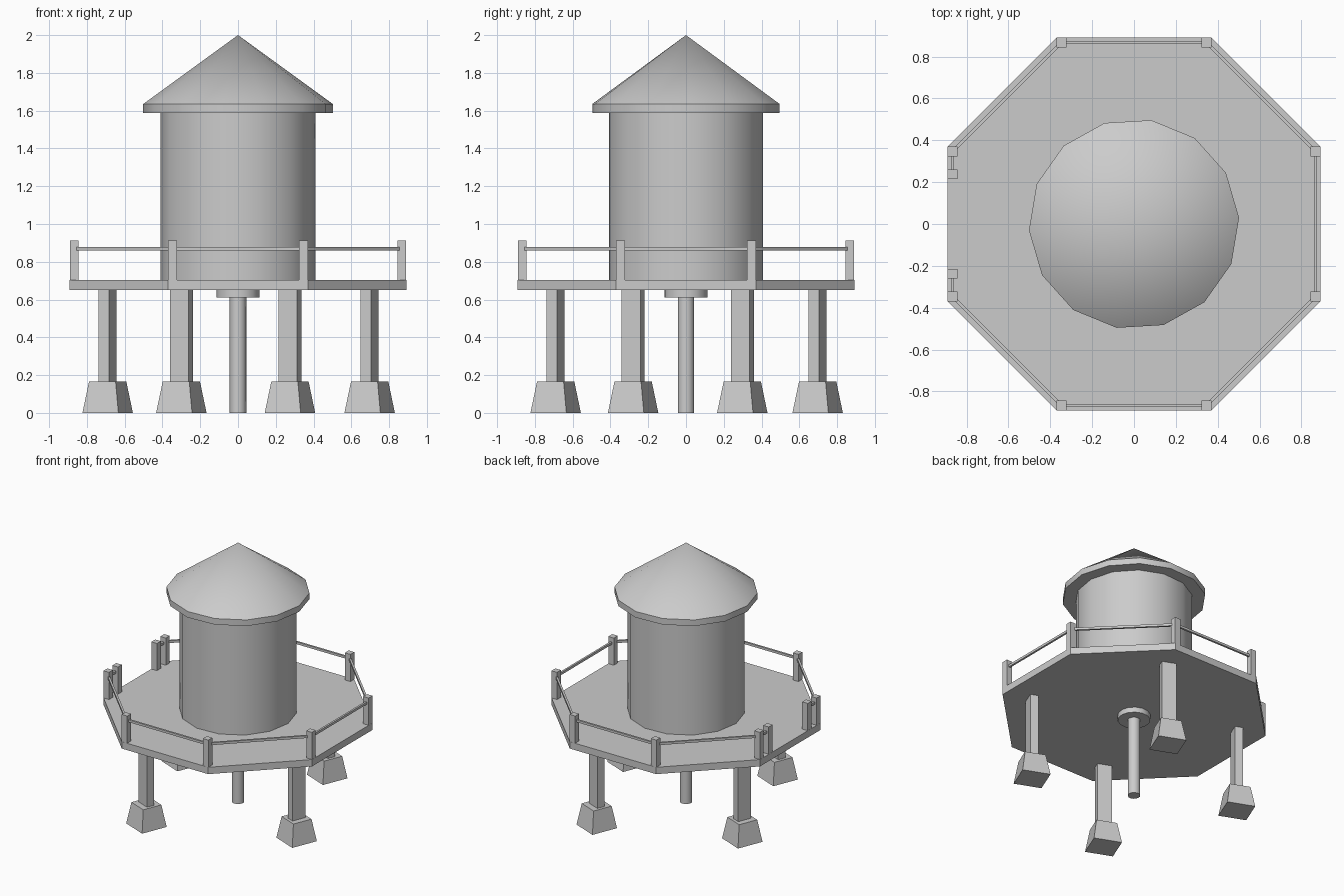
import bpy
import bmesh
from math import pi, cos, sin, radians, hypot, atan2
from mathutils import Matrix, Vector

cube = bpy.data.objects.get("Cube")
if cube:
    bpy.data.objects.remove(cube)

# Single flat grey
grey = bpy.data.materials.new("plain grey")
grey.use_nodes = True
colour = (0.6, 0.6, 0.6, 1)
grey.diffuse_color = colour
grey.node_tree.nodes["Principled BSDF"].inputs["Base Color"].default_value = colour


def finish(name, bm, smooth=False):
    bmesh.ops.recalc_face_normals(bm, faces=bm.faces)
    mesh = bpy.data.meshes.new(name)
    bm.to_mesh(mesh)
    bm.free()
    mesh.materials.append(grey)
    obj = bpy.data.objects.new(name, mesh)
    bpy.context.collection.objects.link(obj)
    if smooth:
        bpy.ops.object.select_all(action='DESELECT')
        obj.select_set(True)
        bpy.context.view_layer.objects.active = obj
        bpy.ops.object.shade_smooth_by_angle(angle=radians(35))
    return obj


def lathe(name, profile, sides=14, turn=radians(3.4), centre=(0, 0), smooth=True):
    """Closed solid from (radius, z) pairs; a zero radius makes a tip."""
    bm = bmesh.new()
    rings = []
    for r, z in profile:
        count = sides if r > 0 else 1
        rings.append([bm.verts.new((centre[0] + r * cos(turn + 2 * pi * i / sides),
                                    centre[1] + r * sin(turn + 2 * pi * i / sides), z))
                      for i in range(count)])
    for low, high in zip(rings, rings[1:]):
        for i in range(sides):
            j = (i + 1) % sides
            if len(high) == 1:
                bm.faces.new((low[i], low[j], high[0]))
            else:
                bm.faces.new((low[i], low[j], high[j], high[i]))
    for ring in (rings[0], rings[-1]):
        if len(ring) > 1:
            bm.faces.new(ring)
    return finish(name, bm, smooth)


def box(name, centre, size, turn=0):
    bm = bmesh.new()
    matrix = (Matrix.Translation(centre) @ Matrix.Rotation(turn, 4, 'Z')
              @ Matrix.Diagonal((*size, 1)))
    bmesh.ops.create_cube(bm, size=1, matrix=matrix)
    return finish(name, bm)


FLOOR_LOW, FLOOR_TOP = 0.65, 0.703

# Tank, roof and outlet pipe
lathe("tank", [(0.412, FLOOR_TOP), (0.412, 1.6)])
lathe("roof", [(0.503, 1.588), (0.503, 1.635), (0, 2.0)])
lathe("pipe_flange", [(0.115, 0.61), (0.115, FLOOR_LOW)])
lathe("pipe", [(0.044, 0), (0.044, 0.61)])

# Octagonal deck
lathe("deck", [(0.965, FLOOR_LOW), (0.965, FLOOR_TOP)], sides=8,
      turn=pi / 8, smooth=False)

# Four legs on tapered footings, turned to face outwards
LEG_TURN = radians(-22)
LEGS = [(0.697, -0.28), (0.275, 0.697), (-0.69, 0.298), (-0.30, -0.69)]
for k, (x, y) in enumerate(LEGS):
    turn = LEG_TURN + k * pi / 2
    lathe(f"footing_{k + 1}", [(0.145, 0), (0.107, 0.167)], sides=4,
          turn=turn + pi / 4, centre=(x, y), smooth=False)
    box(f"leg_{k + 1}", (x, y, (0.167 + FLOOR_LOW) / 2),
        (0.06, 0.107, FLOOR_LOW - 0.167), turn)

# Railing posts at the deck corners, plus two beside the opening on the right
NEAR, FAR, GATE = 0.347, 0.867, 0.238
POST, POST_TOP, RAIL_Z = 0.047, 0.913, 0.869
posts = [Vector(p) for p in (
    (-FAR, GATE), (-FAR, NEAR), (-NEAR, FAR), (NEAR, FAR), (FAR, NEAR),
    (FAR, -NEAR), (NEAR, -FAR), (-NEAR, -FAR), (-FAR, -NEAR), (-FAR, -GATE))]
for k, p in enumerate(posts):
    box(f"post_{k + 1}", (p.x, p.y, (FLOOR_TOP + POST_TOP) / 2),
        (POST, POST, POST_TOP - FLOOR_TOP))

# Handrails between neighbouring posts
for k, (a, b) in enumerate(zip(posts, posts[1:])):
    mid, span = (a + b) / 2, b - a
    box(f"rail_{k + 1}", (mid.x, mid.y, RAIL_Z),
        (hypot(span.x, span.y), 0.015, 0.018), atan2(span.y, span.x))
